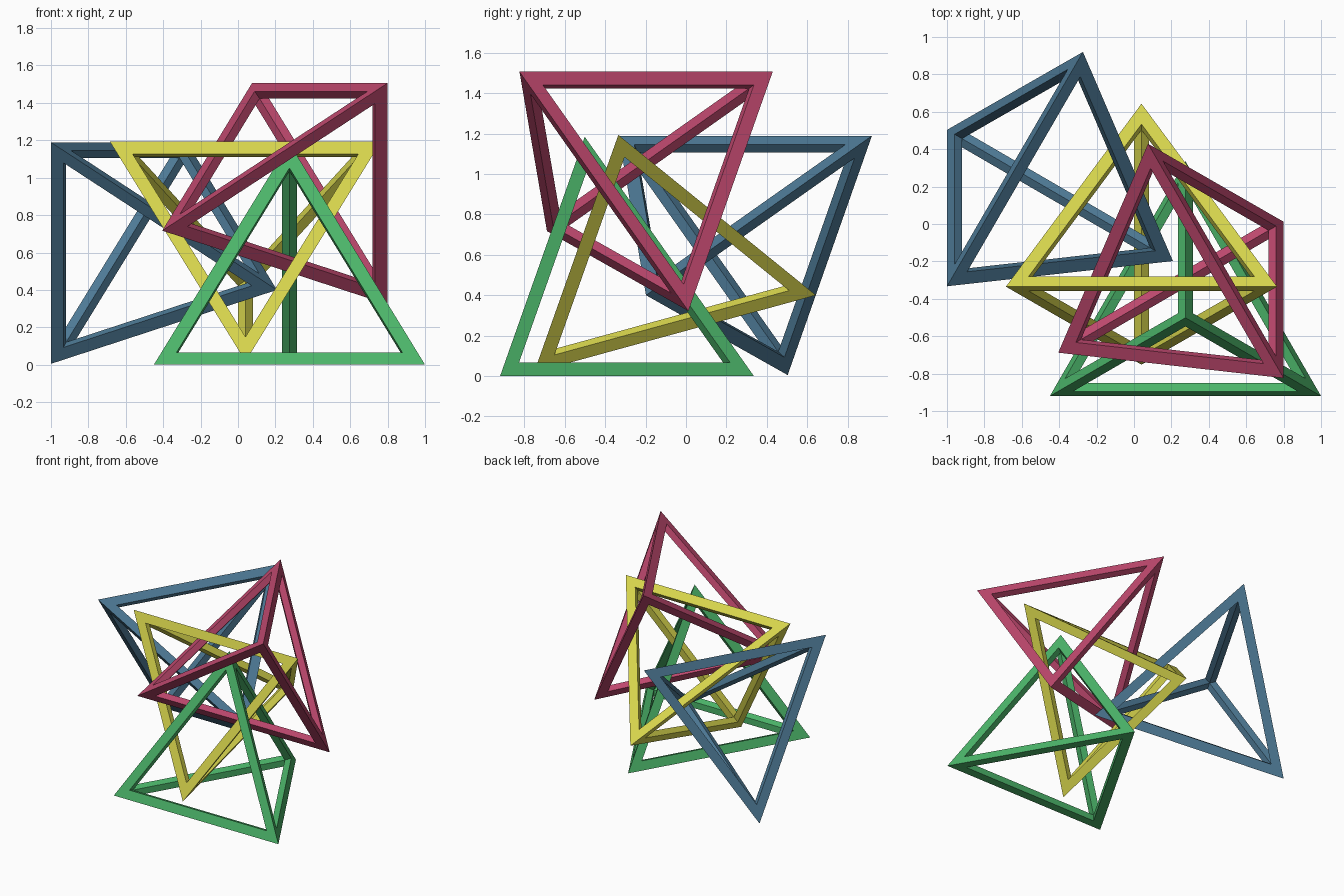
import bpy
import bmesh
from itertools import combinations
from mathutils import Vector

if "Cube" in bpy.data.objects:
    bpy.data.objects.remove(bpy.data.objects["Cube"])

EDGE = 1.45                                   # outer edge length
STRUT = 0.07                                  # strut width measured on each face
SCALE = 1 - 2 * 3 ** 0.5 * STRUT / EDGE       # hole size relative to a face


def tetra_frame(name, corners, color):
    """Open tetrahedron: every face has a triangular hole cut straight in."""
    pts = [Vector(c) for c in corners]
    center = sum(pts, Vector()) / 4
    bm = bmesh.new()
    outer = [bm.verts.new(p) for p in pts]
    inner = [bm.verts.new(center.lerp(p, SCALE)) for p in pts]
    for face in combinations(range(4), 3):
        mid = sum((pts[i] for i in face), Vector()) / 3
        hole = {i: bm.verts.new(mid.lerp(pts[i], SCALE)) for i in face}
        for i, j in combinations(face, 2):
            bm.faces.new((outer[i], outer[j], hole[j], hole[i]))   # outside of strut
            bm.faces.new((hole[i], hole[j], inner[j], inner[i]))   # wall of the hole
    bmesh.ops.recalc_face_normals(bm, faces=bm.faces)
    mesh = bpy.data.meshes.new(name)
    bm.to_mesh(mesh)
    bm.free()
    mat = bpy.data.materials.new(name + "_color")
    mat.diffuse_color = (*color, 1)
    mat.use_nodes = True
    mat.node_tree.nodes["Principled BSDF"].inputs["Base Color"].default_value = mat.diffuse_color
    mesh.materials.append(mat)
    bpy.context.collection.objects.link(bpy.data.objects.new(name, mesh))


# four interlocking frames
tetra_frame("green_frame",
            [(-0.45, -0.92, 0), (1, -0.92, 0), (0.275, 0.336, 0), (0.275, -0.501, 1.184)],
            (0.074, 0.474, 0.147))
tetra_frame("yellow_frame",
            [(-0.685, -0.335, 1.193), (0.765, -0.335, 1.193), (0.04, 0.643, 0.4), (0.04, -0.752, 0.018)],
            (0.68, 0.665, 0.074))
tetra_frame("blue_frame",
            [(-1, 0.503, 0.005), (-0.273, 0.92, 1.189), (-1, -0.333, 1.189), (0.208, -0.198, 0.4)],
            (0.076, 0.195, 0.305))
tetra_frame("red_frame",
            [(0.8, 0.012, 0.322), (0.8, -0.824, 1.506), (0.075, 0.429, 1.506), (-0.405, -0.688, 0.717)],
            (0.515, 0.065, 0.156))
